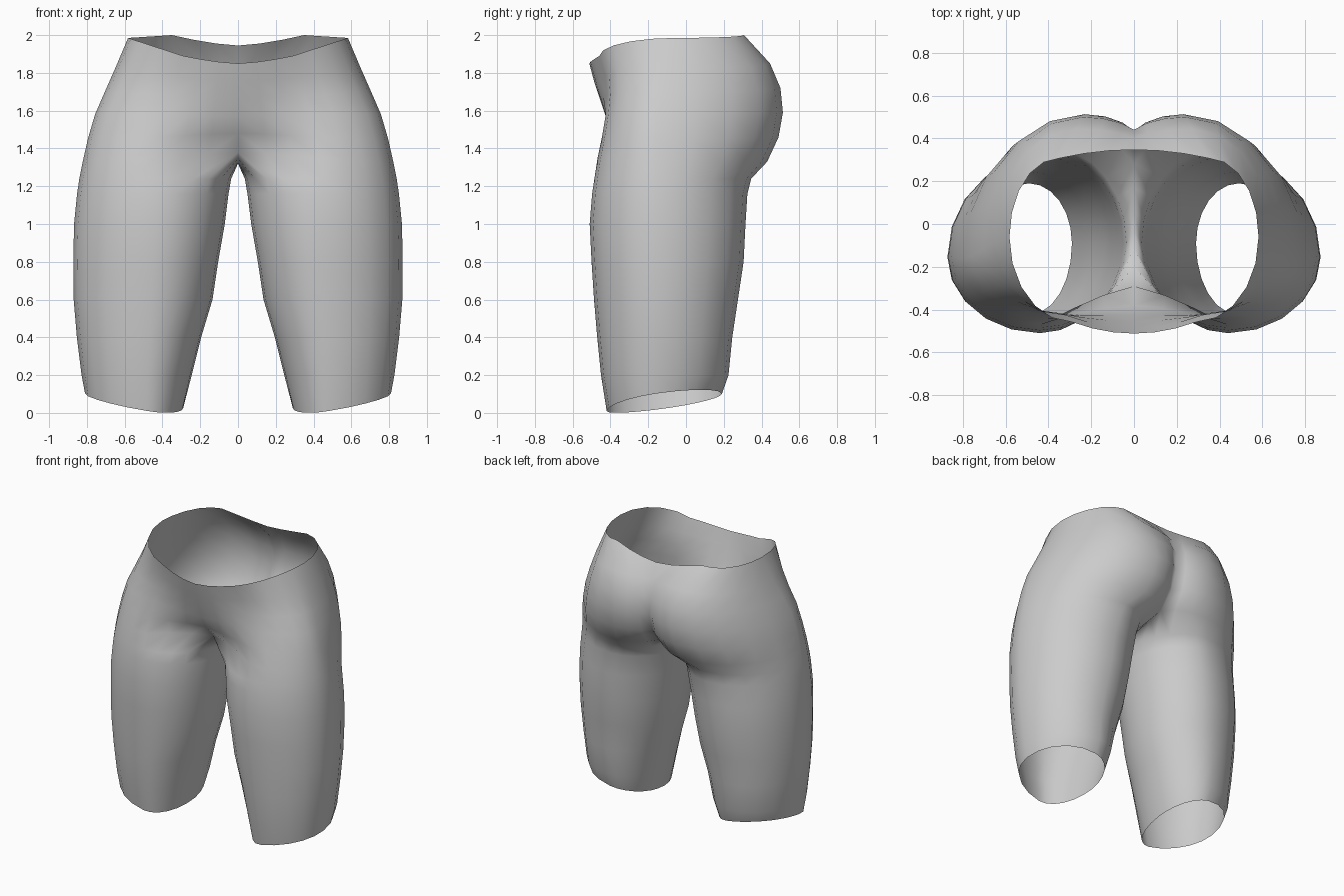
import bpy, bmesh, math

if "Cube" in bpy.data.objects:
    bpy.data.objects.remove(bpy.data.objects["Cube"])

OUT, INN = 5, 6          # segments in an outer and an inner quarter of a leg section
MID = 3                  # columns between a centre line and the leg's front or back

# Torso half sections, waist down: centre front (y, z), front, outer side, back (x, y, z), centre back (y, z)
TORSO = [
    ((-.512, 1.85), (.29, -.458, 1.89), (.582, -.06, 1.985), (.35, .307, 2.0), (.347, 1.945)),
    ((-.485, 1.75), (.32, -.425, 1.78), (.652, -.09, 1.82), (.27, .445, 1.85), (.40, 1.84)),
    ((-.455, 1.66), (.35, -.416, 1.68), (.705, -.12, 1.70), (.24, .50, 1.72), (.44, 1.73)),
    ((-.425, 1.57), (.39, -.425, 1.58), (.757, -.15, 1.58), (.23, .513, 1.59), (.435, 1.60)),
    ((-.38, 1.48), (.41, -.445, 1.46), (.795, -.16, 1.45), (.24, .49, 1.46), (.39, 1.46)),
    ((-.29, 1.38), (.43, -.468, 1.35), (.822, -.16, 1.33), (.27, .43, 1.33), (.28, 1.35)),
]
# Crotch seam on the centre plane, back to front (y, z)
SEAM = [(.17, 1.328), (.06, 1.32), (-.03, 1.32), (-.12, 1.327), (-.20, 1.345)]
# Leg sections: z, front x, front y, outer x, back x, back y, inner x
LEG = [
    (1.24, .44, -.485, .84, .36, .345, .036),
    (1.16, .44, -.497, .852, .39, .325, .05),
    (1.00, .44, -.51, .868, .43, .315, .070),
    (0.80, .45, -.50, .872, .45, .305, .105),
    (0.60, .46, -.487, .87, .47, .275, .135),
    (0.40, .47, -.47, .853, .49, .245, .195),
    (0.20, .48, -.45, .828, .49, .225, .245),
    (None, .48, -.42, .81, .49, .19, .29),
]


def arc(end, side, t):
    """Point on a quarter ellipse from a front or back point to a side point."""
    a = t * math.pi / 2
    return (end[0] + (side[0] - end[0]) * math.sin(a),
            side[1] + (end[1] - side[1]) * math.cos(a),
            end[2] + (side[2] - end[2]) * math.sin(a))


def centre_run(centre, end, t):
    """Point between a centre line and a front or back point."""
    a = t * math.pi / 2
    if abs(end[1]) < abs(centre[0]):     # shallow flat panel
        u, v = t, t * t
    elif end[1] > 0:                     # full rounded lobe
        u, v = (1 - math.cos(a) + t) / 2, math.sin(a)
    else:                                # hollow groin
        u, v = t, t ** 1.3
    return (end[0] * u, centre[0] + (end[1] - centre[0]) * v,
            centre[1] + (end[2] - centre[1]) * t ** 1.5)


def outer_run(front, side, back):
    return ([arc(front, side, i / OUT) for i in range(OUT + 1)] +
            [arc(back, side, i / OUT) for i in range(OUT - 1, -1, -1)])


def torso_ring(cf, front, side, back, cb):
    return ([centre_run(cf, front, i / MID) for i in range(MID)] +
            outer_run(front, side, back) +
            [centre_run(cb, back, i / MID) for i in range(MID - 1, -1, -1)])


def hem_height(x, y):
    return max(0, .068 + .165 * (x - .55) + .145 * (y + .1))


def leg_ring(z, fx, fy, ox, bx, by, ix):
    h = 0 if z is None else z
    front, side, back, inner = (fx, fy, h), (ox, -.155, h), (bx, by, h), (ix, -.09, h)
    pts = ([arc(front, inner, i / INN) for i in range(MID, 0, -1)] +
           outer_run(front, side, back) +
           [arc(back, inner, i / INN) for i in range(1, INN + 1)] +
           [arc(front, inner, i / INN) for i in range(INN - 1, MID, -1)])
    if z is None:                        # slanted hem
        pts = [(x, y, hem_height(x, y)) for x, y, _ in pts]
    return pts


bm = bmesh.new()


def bridge(a, b, closed):
    n = len(a)
    for j in range(n if closed else n - 1):
        k = (j + 1) % n
        bm.faces.new((a[j], b[j], b[k], a[k])).smooth = True


# Hips: open half rings
rings = [[bm.verts.new(p) for p in torso_ring(*s)] for s in TORSO]
for a, b in zip(rings, rings[1:]):
    bridge(a, b, False)

# Leg: the lowest half ring is closed by the crotch seam
loop = rings[-1] + [bm.verts.new((0, y, z)) for y, z in SEAM]
for section in LEG:
    nxt = [bm.verts.new(p) for p in leg_ring(*section)]
    bridge(loop, nxt, True)
    loop = nxt

mesh = bpy.data.meshes.new("shorts")
bm.to_mesh(mesh)
bm.free()
shorts = bpy.data.objects.new("shorts", mesh)
bpy.context.collection.objects.link(shorts)

# Second half
mirror = shorts.modifiers.new("mirror", 'MIRROR')
mirror.use_clip = True
mirror.merge_threshold = .001

grey = bpy.data.materials.new("grey cloth")
grey.diffuse_color = (.6, .6, .6, 1)
grey.use_nodes = True
grey.node_tree.nodes["Principled BSDF"].inputs["Base Color"].default_value = grey.diffuse_color
mesh.materials.append(grey)
